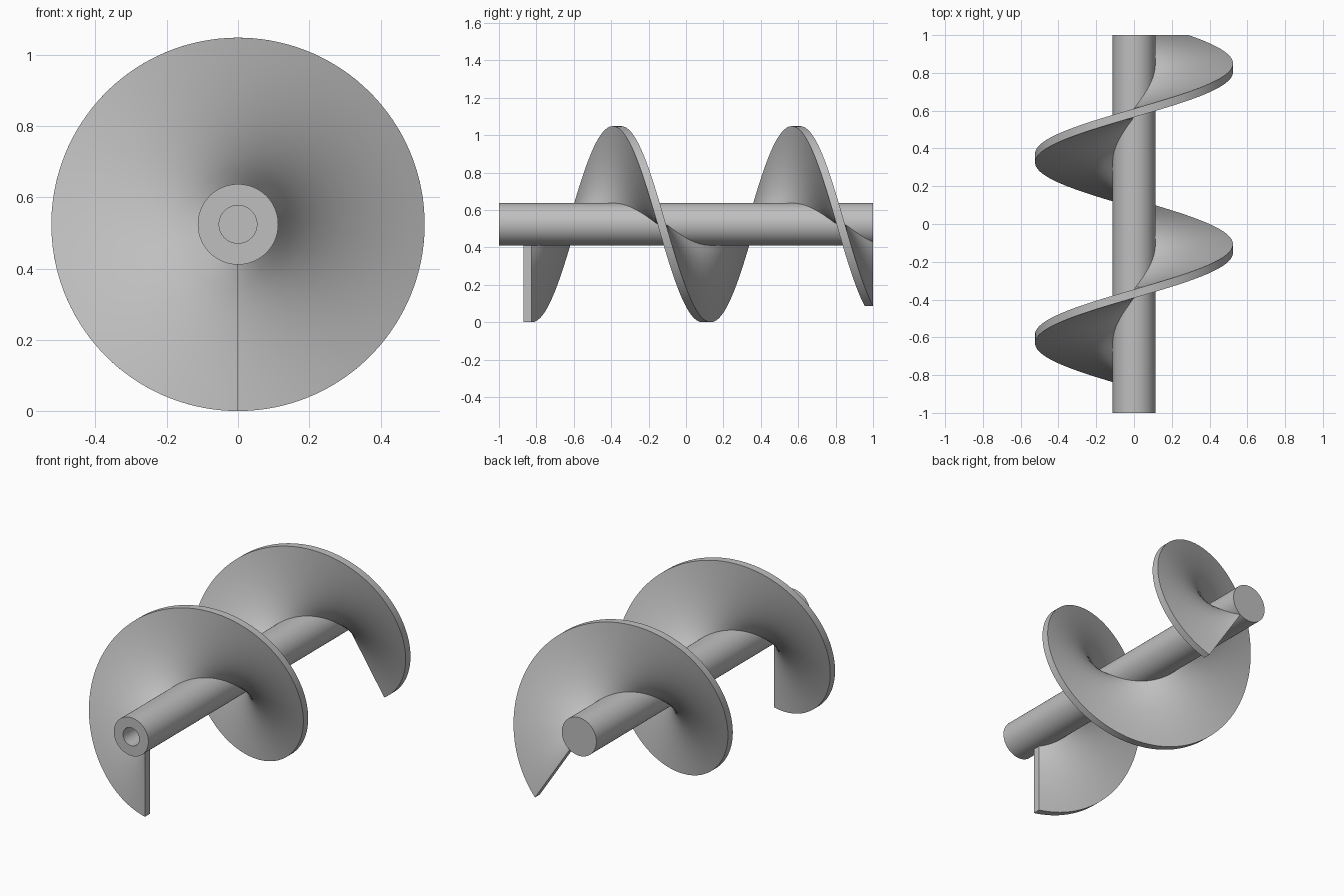
import bpy
import bmesh
from math import sin, cos, pi, radians

cube = bpy.data.objects.get("Cube")
if cube:
    bpy.data.objects.remove(cube, do_unlink=True)

steel = bpy.data.materials.new("grey steel")
steel.use_nodes = True
GREY = (0.52, 0.52, 0.52, 1)
steel.diffuse_color = GREY
steel.node_tree.nodes["Principled BSDF"].inputs["Base Color"].default_value = GREY

OUTER = 0.524          # blade radius, also the axis height
SHAFT = 0.113
BORE = 0.053
START, PITCH, THICK = -0.87, 0.957, 0.045
TURNS = (1 - THICK - START) / PITCH


def polar(radius, angle, y):
    """Point around the shaft axis; angle runs from the bottom towards -x."""
    return (-radius * sin(angle), y, OUTER - radius * cos(angle))


def loft(name, rings):
    """Bridge closed rings of points in order and cap both ends."""
    bm = bmesh.new()
    loops = [[bm.verts.new(p) for p in ring] for ring in rings]
    count = len(loops[0])
    for a, b in zip(loops, loops[1:]):
        for i in range(count):
            j = (i + 1) % count
            bm.faces.new((a[i], a[j], b[j], b[i]))
    bm.faces.new(loops[0])
    bm.faces.new(loops[-1])
    bmesh.ops.recalc_face_normals(bm, faces=bm.faces)
    mesh = bpy.data.meshes.new(name)
    bm.to_mesh(mesh)
    bm.free()
    mesh.materials.append(steel)
    obj = bpy.data.objects.new(name, mesh)
    bpy.context.collection.objects.link(obj)
    bpy.ops.object.select_all(action='DESELECT')
    obj.select_set(True)
    bpy.context.view_layer.objects.active = obj
    bpy.ops.object.shade_smooth_by_angle(angle=radians(30))
    return obj


# Shaft with a blind bore in its front end
SIDES = 128
profile = [(BORE, -0.6), (BORE, -1), (SHAFT, -1), (SHAFT, 1)]
loft("shaft", [[polar(r, 2 * pi * i / SIDES, y) for i in range(SIDES)]
               for r, y in profile])

# Helical blade: a thin radial section swept around the shaft
STEPS, SPANS = 256, 10
inner = SHAFT - 0.006
radii = [inner + (OUTER - inner) * i / SPANS for i in range(SPANS + 1)]
section = [(r, 0) for r in radii] + [(r, THICK) for r in reversed(radii)]
rings = []
for s in range(STEPS + 1):
    turn = TURNS * s / STEPS
    rings.append([polar(r, 2 * pi * turn, START + PITCH * turn + dy)
                  for r, dy in section])
loft("helical_blade", rings)
